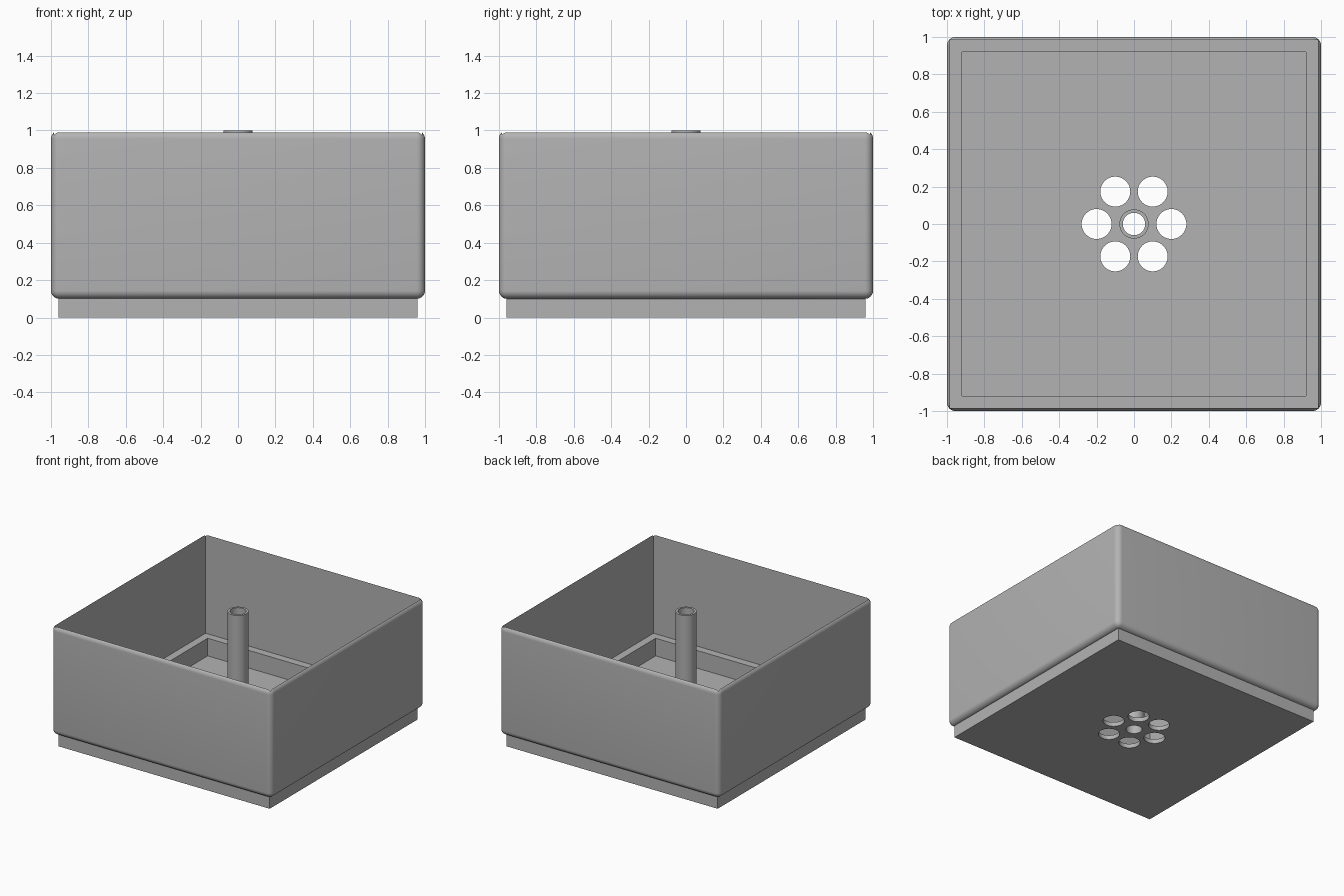
import bpy, bmesh
from math import cos, sin, radians
from mathutils import Matrix, Vector

cube = bpy.data.objects.get("Cube")
if cube:
    bpy.data.objects.remove(cube, do_unlink=True)

# Dimensions
RIM_IN, RECESS, BASE = 0.983, 0.92, 0.96
SKIRT_Z, LEDGE_Z, FLOOR_Z, TOP_Z = 0.10, 0.18, 0.035, 1.0
ROUND, TUBE_R, BORE_R, HOLE_R, HOLE_RING = 0.045, 0.078, 0.06, 0.08, 0.2

grey = bpy.data.materials.new("plain grey")
grey.use_nodes = True
colour = (0.45, 0.45, 0.45, 1)
grey.diffuse_color = colour
grey.node_tree.nodes["Principled BSDF"].inputs["Base Color"].default_value = colour


def finish(name, bm):
    mesh = bpy.data.meshes.new(name)
    bm.to_mesh(mesh)
    bm.free()
    mesh.materials.append(grey)
    obj = bpy.data.objects.new(name, mesh)
    bpy.context.collection.objects.link(obj)
    return obj


def box(name, half, z0, z1, radius=0):
    bm = bmesh.new()
    size = Matrix.Diagonal((2 * half, 2 * half, z1 - z0, 1))
    bmesh.ops.create_cube(bm, size=1, matrix=Matrix.Translation((0, 0, (z0 + z1) / 2)) @ size)
    if radius:
        bmesh.ops.bevel(bm, geom=bm.edges[:], offset=radius, segments=8,
                        profile=0.5, affect='EDGES')
    return finish(name, bm)


def cylinder(name, radius, z0, z1, x=0, y=0):
    bm = bmesh.new()
    bmesh.ops.create_cone(bm, cap_ends=True, segments=64, radius1=radius, radius2=radius,
                          depth=z1 - z0, matrix=Matrix.Translation((x, y, (z0 + z1) / 2)))
    return finish(name, bm)


def combine(obj, tool, operation='DIFFERENCE'):
    """Apply one boolean to obj and remove the tool."""
    mod = obj.modifiers.new("cut", 'BOOLEAN')
    mod.operation, mod.solver, mod.object = operation, 'EXACT', tool
    bpy.context.view_layer.update()
    evaluated = obj.evaluated_get(bpy.context.evaluated_depsgraph_get())
    mesh = bpy.data.meshes.new_from_object(evaluated)
    obj.modifiers.clear()
    obj.data = mesh
    bpy.data.objects.remove(tool, do_unlink=True)


# Rounded open box standing on a narrower foot
basin = box("basin", 1.0, SKIRT_Z, TOP_Z, ROUND)
combine(basin, box("foot", BASE, 0, SKIRT_Z + 0.05), 'UNION')
combine(basin, box("main_cavity", RIM_IN, LEDGE_Z, TOP_Z + 0.2))
combine(basin, box("floor_recess", RECESS, FLOOR_Z, LEDGE_Z + 0.1))

# Centre hole and ring of drain holes through the floor
combine(basin, cylinder("bore_hole", BORE_R, -0.1, 0.1))
for i in range(6):
    a = radians(60 * i)
    combine(basin, cylinder("drain_hole", HOLE_R, -0.1, 0.1,
                            HOLE_RING * cos(a), HOLE_RING * sin(a)))

# Hollow standpipe rising from the floor
tube = cylinder("standpipe", TUBE_R, FLOOR_Z, TOP_Z)
combine(tube, cylinder("pipe_bore", BORE_R, -0.1, TOP_Z + 0.1))

for obj in (basin, tube):
    bpy.ops.object.select_all(action='DESELECT')
    obj.select_set(True)
    bpy.context.view_layer.objects.active = obj
    bpy.ops.object.shade_smooth_by_angle(angle=radians(30))
